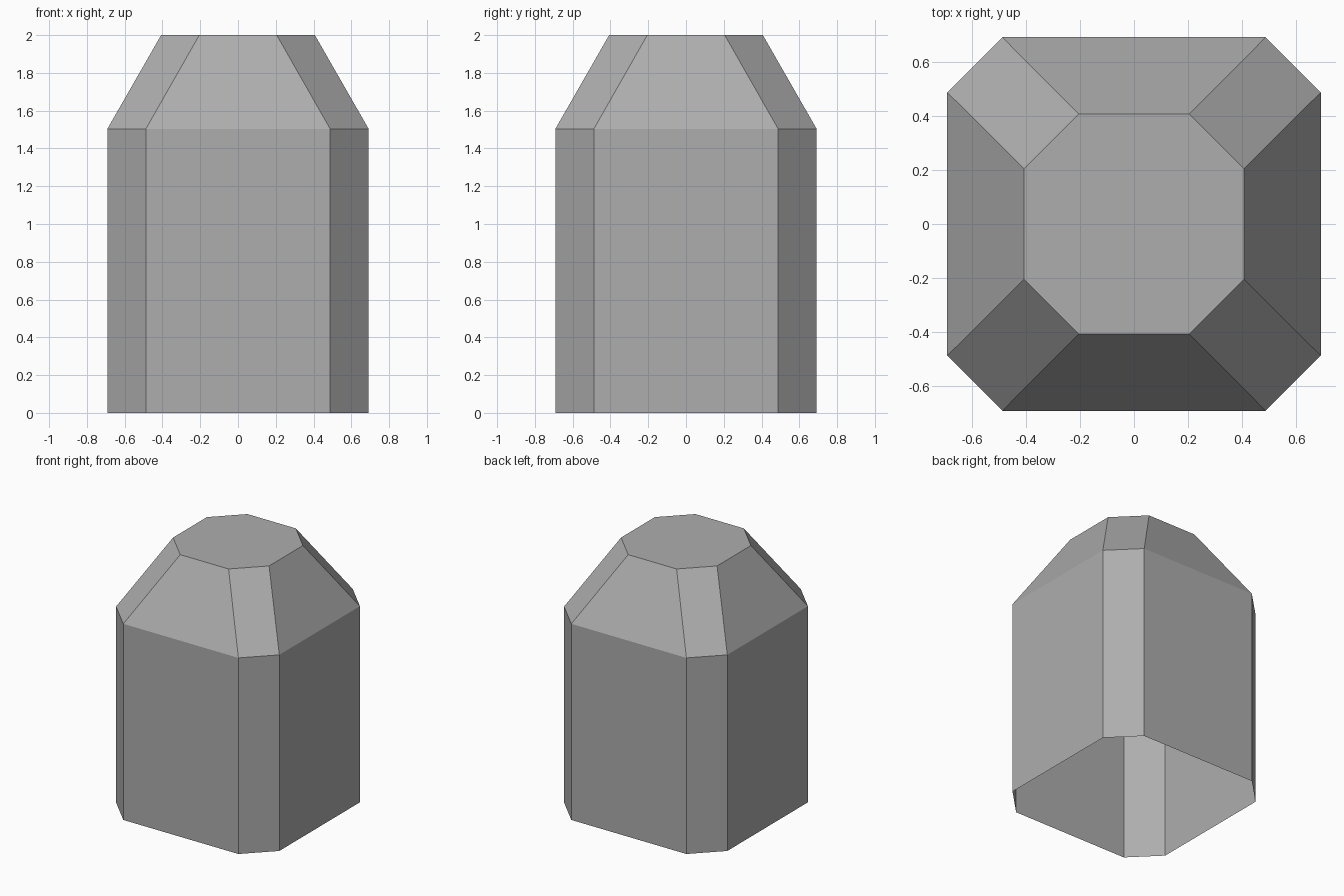
import bpy
import bmesh

cube = bpy.data.objects.get("Cube")
if cube:
    bpy.data.objects.remove(cube, do_unlink=True)

# Single mid grey material
grey = bpy.data.materials.new("mid_grey")
grey.use_nodes = True
colour = (0.42, 0.42, 0.42, 1.0)
grey.diffuse_color = colour
grey.node_tree.nodes["Principled BSDF"].inputs["Base Color"].default_value = colour


def octagon_ring(bm, half, flat, z):
    """Square ring with cut corners, counter-clockwise from above."""
    ring = []
    side = [(half, -flat), (half, flat)]
    for _ in range(4):
        ring += [bm.verts.new((x, y, z)) for x, y in side]
        side = [(-y, x) for x, y in side]
    return ring


# Hollow shell: straight walls, tapered shoulder, flat cap, open underside
bm = bmesh.new()
rings = [octagon_ring(bm, *level) for level in
         ((0.692, 0.488, 0), (0.692, 0.488, 1.503), (0.407, 0.205, 2))]
for low, high in zip(rings, rings[1:]):
    for i in range(8):
        j = (i + 1) % 8
        bm.faces.new((low[i], low[j], high[j], high[i]))
bm.faces.new(rings[-1])

mesh = bpy.data.meshes.new("faceted_shell")
bm.to_mesh(mesh)
bm.free()
mesh.materials.append(grey)
shell = bpy.data.objects.new("faceted_shell", mesh)
bpy.context.collection.objects.link(shell)
